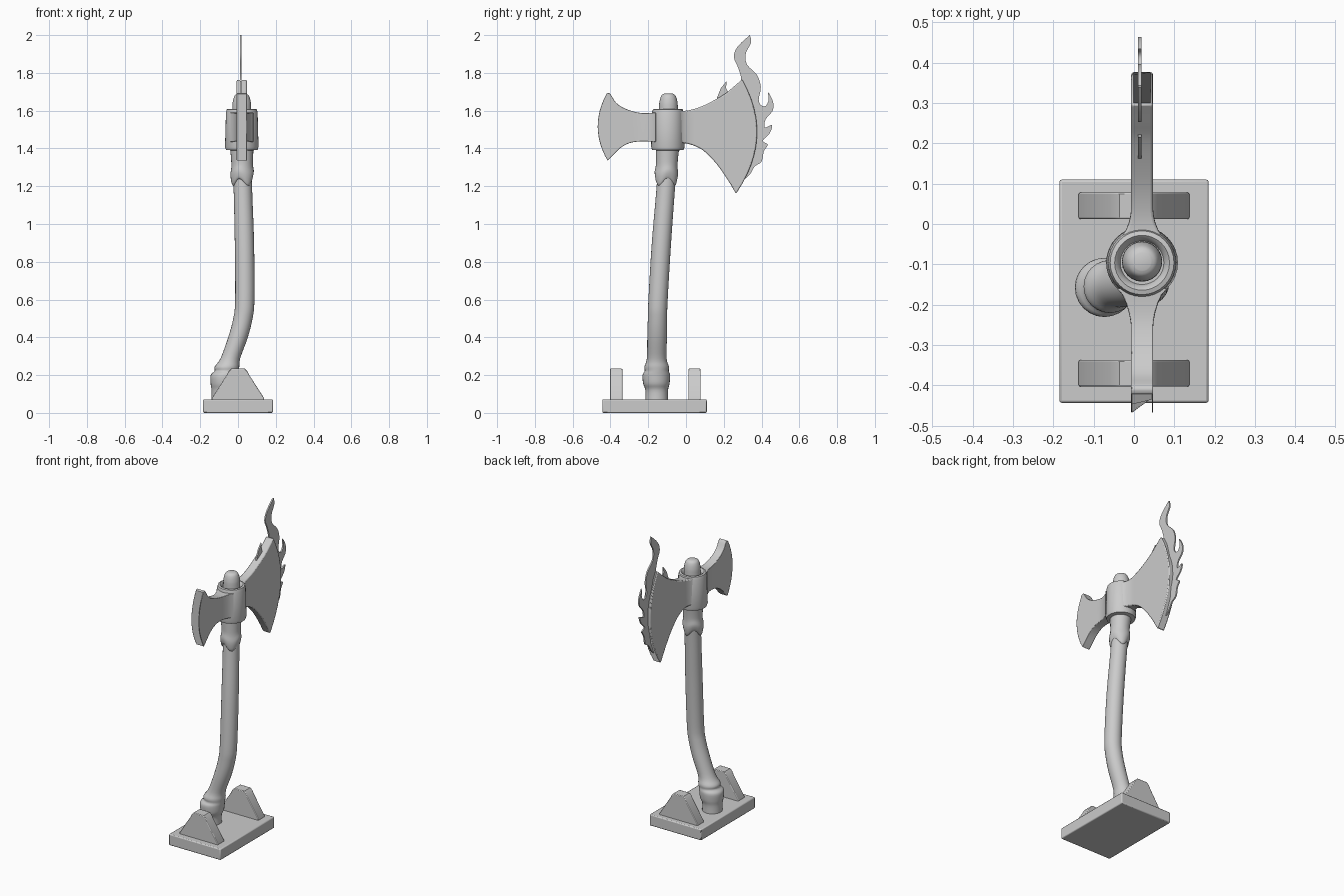
import bpy, bmesh, math
from mathutils import Vector

old = bpy.data.objects.get("Cube")
if old:
    bpy.data.objects.remove(old, do_unlink=True)

grey = bpy.data.materials.new("plain_grey")
grey.use_nodes = True
tone = (0.6, 0.6, 0.6, 1)
grey.diffuse_color = tone
grey.node_tree.nodes["Principled BSDF"].inputs["Base Color"].default_value = tone

AXIS_X, AXIS_Y = 0.02, -0.093   # vertical axis through the axe head


def finish(name, bm, bevel=0, segments=2, angle=40):
    """Turn a bmesh into a shaded object with optional softened edges."""
    bmesh.ops.recalc_face_normals(bm, faces=bm.faces)
    mesh = bpy.data.meshes.new(name)
    bm.to_mesh(mesh)
    bm.free()
    mesh.materials.append(grey)
    obj = bpy.data.objects.new(name, mesh)
    bpy.context.collection.objects.link(obj)
    if bevel:
        mod = obj.modifiers.new("soft_edges", "BEVEL")
        mod.width, mod.segments = bevel, segments
        mod.limit_method = "ANGLE"
        mod.angle_limit = math.radians(50)
    bpy.ops.object.select_all(action="DESELECT")
    obj.select_set(True)
    bpy.context.view_layer.objects.active = obj
    bpy.ops.object.shade_smooth_by_angle(angle=math.radians(angle))
    return obj


def spline(points, steps=4):
    """Smooth curve through points of any dimension."""
    p = [Vector(q) for q in points]
    out = []
    for i in range(len(p) - 1):
        a, b, c, d = p[max(i - 1, 0)], p[i], p[i + 1], p[min(i + 2, len(p) - 1)]
        for k in range(steps):
            t = k / steps
            out.append(b + (c - a) * (t / 2) + (2 * a - 5 * b + 4 * c - d) * (t * t / 2)
                       + (3 * b - a - 3 * c + d) * (t ** 3 / 2))
    return out + [p[-1]]


def loft(rings):
    """Skin closed rings and cap both ends."""
    bm = bmesh.new()
    loops = [[bm.verts.new(co) for co in ring] for ring in rings]
    n = len(loops[0])
    for a, b in zip(loops, loops[1:]):
        for i in range(n):
            j = (i + 1) % n
            bm.faces.new((a[i], a[j], b[j], b[i]))
    bm.faces.new(loops[0][::-1])
    bm.faces.new(loops[-1])
    return bm


def circle(x, y, z, r, ripple=0, sides=24):
    ring = []
    for i in range(sides):
        a = 2 * math.pi * i / sides
        wave = ripple * math.sin(3 * a + 1)
        ring.append((x + r * math.cos(a), y + r * math.sin(a), z + wave))
    return ring


def plate(name, outline, axis, start, depth, bevel=0, segments=2):
    """Extrude a flat outline along x (outline is y, z) or y (outline is x, z)."""
    bm = bmesh.new()
    place = (lambda u, v: (start, u, v)) if axis == "x" else (lambda u, v: (u, start, v))
    face = bm.faces.new([bm.verts.new(place(u, v)) for u, v in outline])
    ext = bmesh.ops.extrude_face_region(bm, geom=[face])
    moved = [g for g in ext["geom"] if isinstance(g, bmesh.types.BMVert)]
    bmesh.ops.translate(bm, verts=moved, vec=(depth, 0, 0) if axis == "x" else (0, depth, 0))
    return finish(name, bm, bevel, segments)


# stand: slab and two rounded brackets
slab = [(-.185, 0), (.185, 0), (.185, .072), (-.185, .072)]
plate("base", slab, "y", -.443, .553, .006)
half = [(.137, .06), (.137, .08), (.06, .2), (.05, .22), (.036, .234)]
bracket = half + [(-x, z) for x, z in reversed(half)]
for name, y in (("front_bracket", -.403), ("rear_bracket", .012)):
    plate(name, bracket, "y", y, .066, .004)

# curved handle, from swollen foot to rounded top (x, y, z, radius)
path = [(-.08, -.155, .06, .06), (-.08, -.155, .12, .06), (-.075, -.157, .155, .07),
        (-.072, -.157, .2, .073), (-.06, -.155, .222, .064), (-.058, -.155, .245, .065),
        (-.04, -.155, .29, .052), (0, -.153, .4, .052), (.026, -.151, .5, .051),
        (.036, -.148, .6, .051), (.034, -.13, .9, .051), (.026, -.108, 1.18, .049),
        (AXIS_X, AXIS_Y, 1.4, .05), (AXIS_X, AXIS_Y, 1.6, .05), (AXIS_X, AXIS_Y, 1.65, .047),
        (AXIS_X, AXIS_Y, 1.68, .037), (AXIS_X, AXIS_Y, 1.69, .022)]
finish("handle", loft([circle(*p) for p in spline(path)]))

# ragged binding under the head
binding = [(.022, -.106, 1.22, .046, .02), (.022, -.106, 1.23, .055, .02),
           (.022, -.104, 1.27, .062, .012), (.022, -.102, 1.31, .057, .006),
           (.021, -.1, 1.36, .059, 0), (AXIS_X, -.097, 1.41, .063, 0)]
finish("binding", loft([circle(*p) for p in spline(binding, 3)]))

# head collar with a recessed top
collar = [(.06, 1.39), (.084, 1.393), (.089, 1.41), (.086, 1.5), (.084, 1.59),
          (.079, 1.607), (.068, 1.61), (.059, 1.602), (.054, 1.585)]
finish("collar", loft([circle(AXIS_X, AXIS_Y - .003, z, r, 0, 32) for r, z in collar]))


def blade(name, top, bottom, bulge, thick):
    """Loft a blade outward from the collar to a curved cutting edge."""
    tops, bottoms = spline(top), spline(bottom)
    count, rows, rings = len(tops) - 1, 12, []
    for i, (u, l) in enumerate(zip(tops, bottoms)):
        s = i / count
        h = thick + .035 * max(0, 1 - s * 4) ** 2
        side = []
        for k in range(rows + 1):
            t = k / rows
            p = l.lerp(u, t)
            side.append((p.x + bulge * s * s * (1 - (2 * t - 1) ** 2), p.y))
        rings.append([(AXIS_X + h, *p) for p in side] + [(AXIS_X - h, *p) for p in reversed(side)])
    finish(name, loft(rings), .006)


blade("front_blade",
      [(-.16, 1.59), (-.24, 1.588), (-.32, 1.61), (-.37, 1.642), (-.402, 1.69), (-.42, 1.69)],
      [(-.16, 1.435), (-.24, 1.437), (-.3, 1.428), (-.35, 1.4), (-.395, 1.355), (-.415, 1.335)],
      -.05, .027)
blade("rear_blade",
      [(-.04, 1.597), (.02, 1.603), (.1, 1.63), (.2, 1.685), (.25, 1.725), (.297, 1.765)],
      [(-.04, 1.43), (.02, 1.422), (.09, 1.39), (.16, 1.32), (.22, 1.235), (.265, 1.16)],
      .095, .027)

# thin flame sheet licking around the rear cutting edge
flame = [(.338, 2), (.345, 1.96), (.317, 1.905), (.322, 1.845), (.375, 1.79),
         (.396, 1.725), (.385, 1.66), (.396, 1.63), (.422, 1.625), (.438, 1.66),
         (.433, 1.7), (.46, 1.65), (.459, 1.6), (.422, 1.555), (.417, 1.51),
         (.456, 1.525), (.443, 1.48), (.406, 1.44), (.433, 1.42), (.412, 1.385),
         (.4, 1.33), (.364, 1.305), (.338, 1.263), (.295, 1.247), (.29, 1.45),
         (.22, 1.6), (.24, 1.7), (.29, 1.76), (.275, 1.83), (.253, 1.885), (.274, 1.94)]
plate("flame", spline(flame + flame[:1], 3)[:-1], "x", .01, .009)
wisp = [(.15, 1.62), (.165, 1.67), (.185, 1.72), (.215, 1.757), (.212, 1.72), (.228, 1.69), (.23, 1.62)]
plate("small_flame", wisp, "x", .01, .009)
